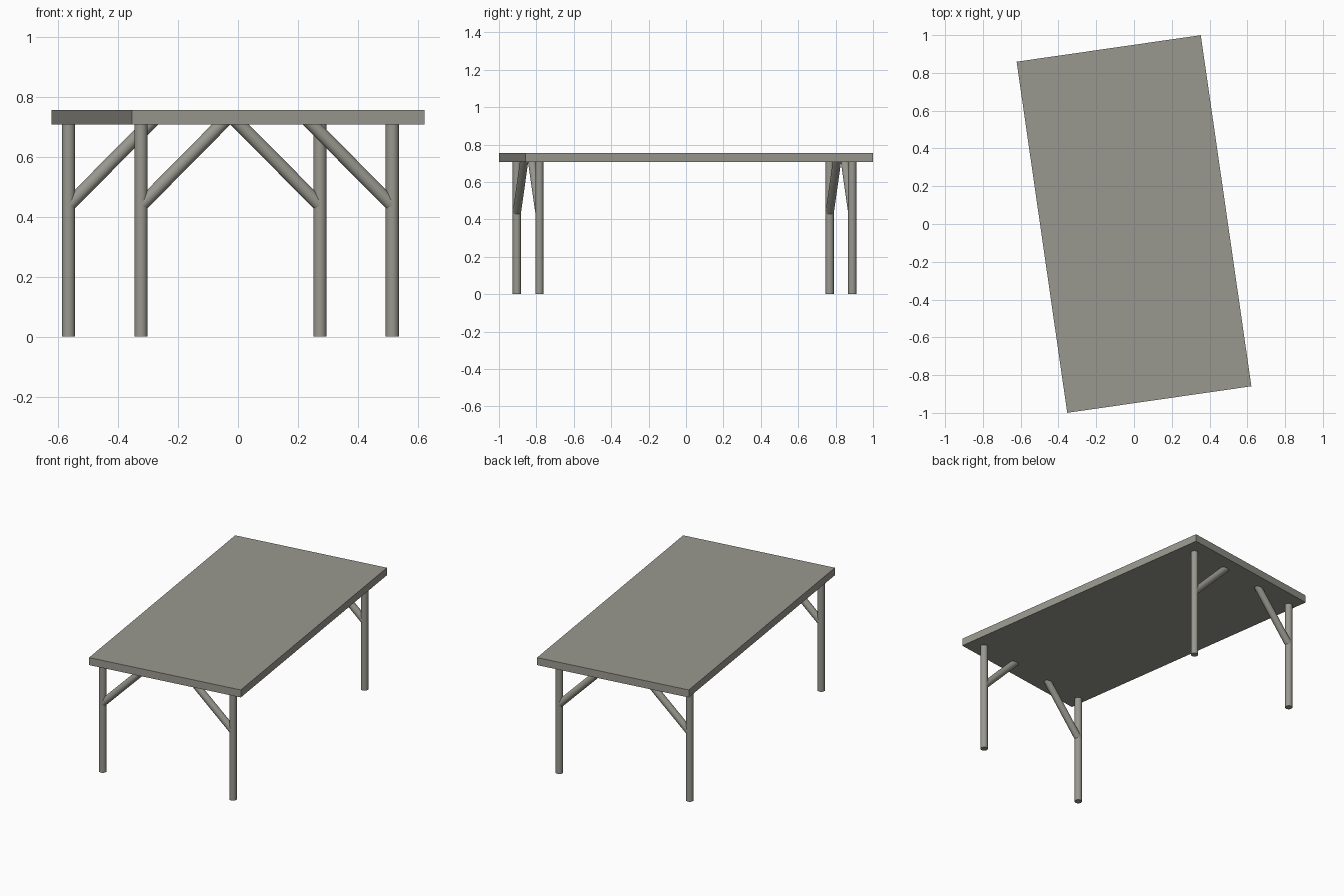
import bpy
import math
from mathutils import Matrix, Vector

cube = bpy.data.objects.get("Cube")
if cube:
    bpy.data.objects.remove(cube, do_unlink=True)

TURN = Matrix.Rotation(math.radians(8.2), 4, "Z")   # whole table is turned
TOP_W, TOP_L, TOP_H = 0.985, 1.878, 0.755
TOP_T = 0.048
UNDER = TOP_H - TOP_T
LEG_R = 0.022
LEG_X, LEG_Y = 0.423, 0.845                         # half spacing of legs
LEG_SHIFT = Vector((-0.026, -0.004, 0))             # legs sit slightly off centre
BRACE_Z = 0.437

# One warm grey for everything
grey = bpy.data.materials.new("warm_grey")
grey.use_nodes = True
color = (0.32, 0.315, 0.275, 1)
grey.diffuse_color = color
grey.node_tree.nodes["Principled BSDF"].inputs["Base Color"].default_value = color


def rod(name, start, end):
    """Round bar between two points given in the table's own axes."""
    a, b = TURN @ Vector(start), TURN @ Vector(end)
    axis = b - a
    bpy.ops.mesh.primitive_cylinder_add(vertices=32, radius=LEG_R,
                                        depth=axis.length, location=(a + b) / 2)
    obj = bpy.context.object
    obj.rotation_euler = axis.to_track_quat("Z", "Y").to_euler()
    obj.name = name
    obj.data.materials.append(grey)
    bpy.ops.object.shade_smooth_by_angle(angle=math.radians(35))


# Table top
bpy.ops.mesh.primitive_cube_add(size=1, location=(0, 0, TOP_H - TOP_T / 2))
top = bpy.context.object
top.name = "table_top"
top.scale = (TOP_W, TOP_L, TOP_T)
top.rotation_euler = TURN.to_euler()
top.data.materials.append(grey)

# Legs, each with a diagonal brace rising toward the middle of the short side
for end_name, sy in (("front", -1), ("back", 1)):
    for side_name, sx in (("right", -1), ("left", 1)):
        foot = Vector((sx * LEG_X, sy * LEG_Y, 0)) + LEG_SHIFT
        rod(f"{end_name}_{side_name}_leg", foot, foot + Vector((0, 0, UNDER)))
        rise = UNDER + 0.023 - BRACE_Z
        low = foot + Vector((0, 0, BRACE_Z))
        rod(f"{end_name}_{side_name}_brace", low, low + Vector((-sx * rise, 0, rise)))
